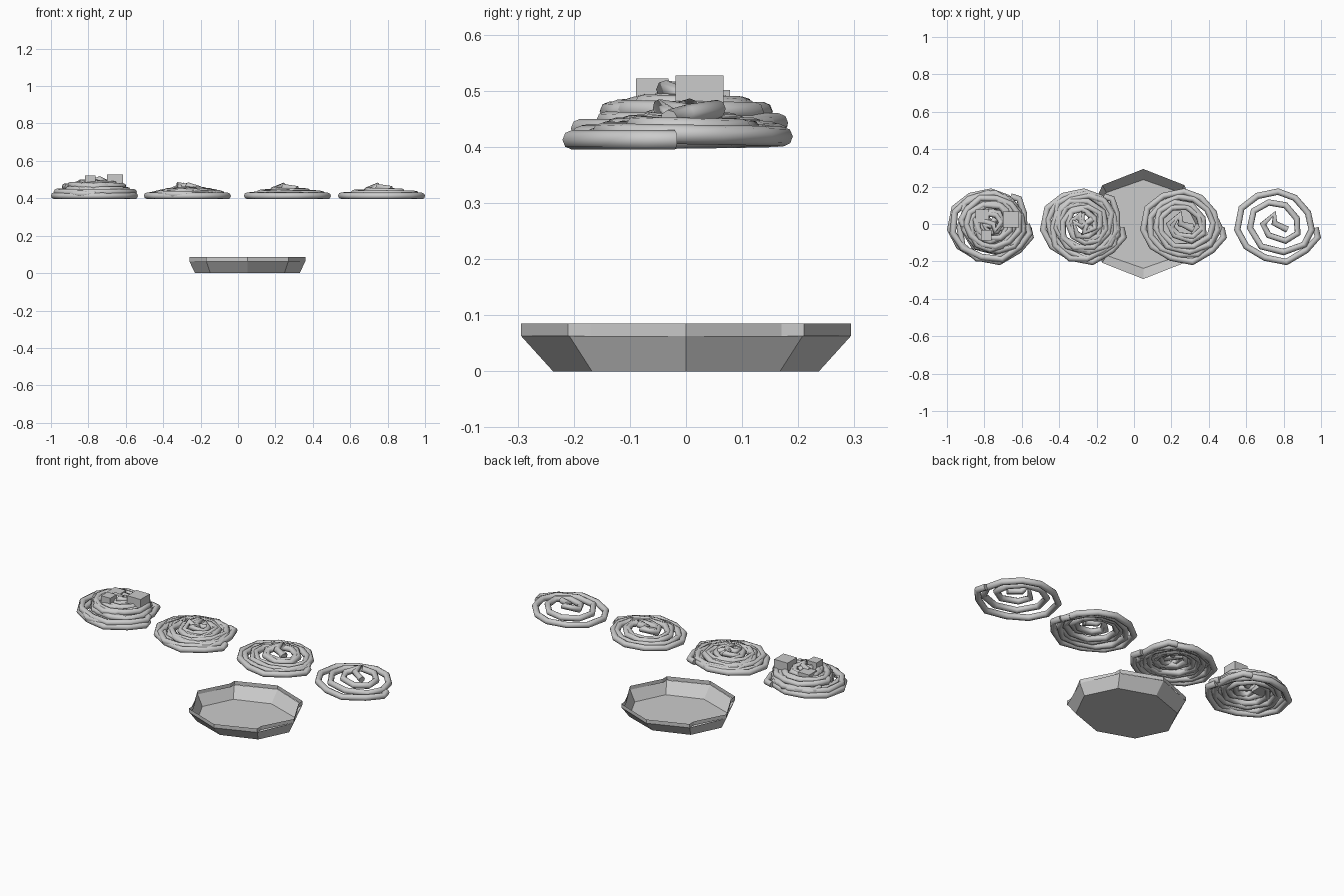
import bpy, bmesh, math
from mathutils import Vector, Matrix

if "Cube" in bpy.data.objects:
    bpy.data.objects.remove(bpy.data.objects["Cube"])

# Path of one coiled strand, outside end to raised inner end
COIL = [(.2, -.02), (.213, -.07), (.15, -.14), (.045, -.203), (-.07, -.18), (-.17, -.12),
        (-.218, -.03), (-.195, .085), (-.11, .15), (0, .173), (.09, .14), (.16, .06),
        (.18, -.03), (.14, -.11), (.03, -.15), (-.09, -.12), (-.15, -.02), (-.13, .07),
        (-.05, .115), (.04, .1), (.1, .03), (.105, -.05), (.04, -.09), (-.05, -.06),
        (-.08, .0), (-.02, .055), (-.02, .005), (.05, -.03)]
INNER_Z = {24: .03, 25: .054, 26: .046, 27: .036}


def strand(name, cx, scale=1.0, turn=0, lift=0.0):
    cu = bpy.data.curves.new(name, 'CURVE')
    cu.dimensions = '3D'
    cu.bevel_depth = .0175
    cu.bevel_resolution = 2
    cu.use_fill_caps = True
    sp = cu.splines.new('POLY')
    sp.points.add(len(COIL) - 1)
    rot = Matrix.Rotation(math.radians(turn), 3, 'Z')
    for i, (x, y) in enumerate(COIL):
        z = INNER_Z.get(i, .026 * max(0, i - 5) / 18)
        p = rot @ Vector((x, y, 0)) * scale
        sp.points[i].co = (p.x + cx, p.y, .4125 + lift + z * scale, 1)
    ob = bpy.data.objects.new(name, cu)
    bpy.context.collection.objects.link(ob)


def cube(name, loc, size, turn=0):
    bpy.ops.mesh.primitive_cube_add(size=size, location=loc, rotation=(0, 0, math.radians(turn)))
    bpy.context.object.name = name


# Four noodle piles, each fuller than the one to its right
piles = {
    "plain_noodles": (.77, []),
    "light_noodles": (.267, [(.86, 12, .004)]),
    "full_noodles": (-.268, [(.9, 60, .008), (.8, 160, .012), (.88, -15, .004)]),
    "topped_noodles": (-.765, [(.9, 60, .01), (.95, 5, .02), (.8, 160, .03),
                               (.72, 190, .05), (.62, 80, .05)]),
}
for name, (cx, extra) in piles.items():
    strand(name + "_base", cx)
    for k, (s, t, h) in enumerate(extra):
        strand(f"{name}_layer_{k + 1}", cx, s, t, h)

# Diced toppings on the fullest pile
cube("topping_large", (-.658, .024, .484), .086)
cube("topping_small", (-.79, -.06, .493), .058)
cube("topping_back", (-.812, .042, .465), .072)

# Octagonal bowl: flat base, sloped wall, upright lip with squared corners
bm = bmesh.new()
CX = .05


def ring(rx, ry, z):
    return [bm.verts.new((CX + rx * math.cos(k * math.pi / 4), ry * math.sin(k * math.pi / 4), z))
            for k in range(8)]


base = ring(.28, .237, .0)
wall = ring(.31, .294, .063)
bm.faces.new(base[::-1])
for k in range(8):
    j = (k + 1) % 8
    bm.faces.new((base[k], base[j], wall[j], wall[k]))
a, y0, y1 = .22, .17, .21
lip = [(.31, 0), (a, y0), (a, y1), (0, .294), (-a, y1), (-a, y0),
       (-.31, 0), (-a, -y0), (-a, -y1), (0, -.294), (a, -y1), (a, -y0)]
low = [bm.verts.new((CX + x, y, .063)) for x, y in lip]
top = [bm.verts.new((CX + x, y, .085)) for x, y in lip]
for k in range(12):
    j = (k + 1) % 12
    bm.faces.new((low[k], low[j], top[j], top[k]))
bmesh.ops.remove_doubles(bm, verts=bm.verts, dist=.0005)
me = bpy.data.meshes.new("bowl")
bm.to_mesh(me)
bm.free()
bpy.context.collection.objects.link(bpy.data.objects.new("bowl", me))
